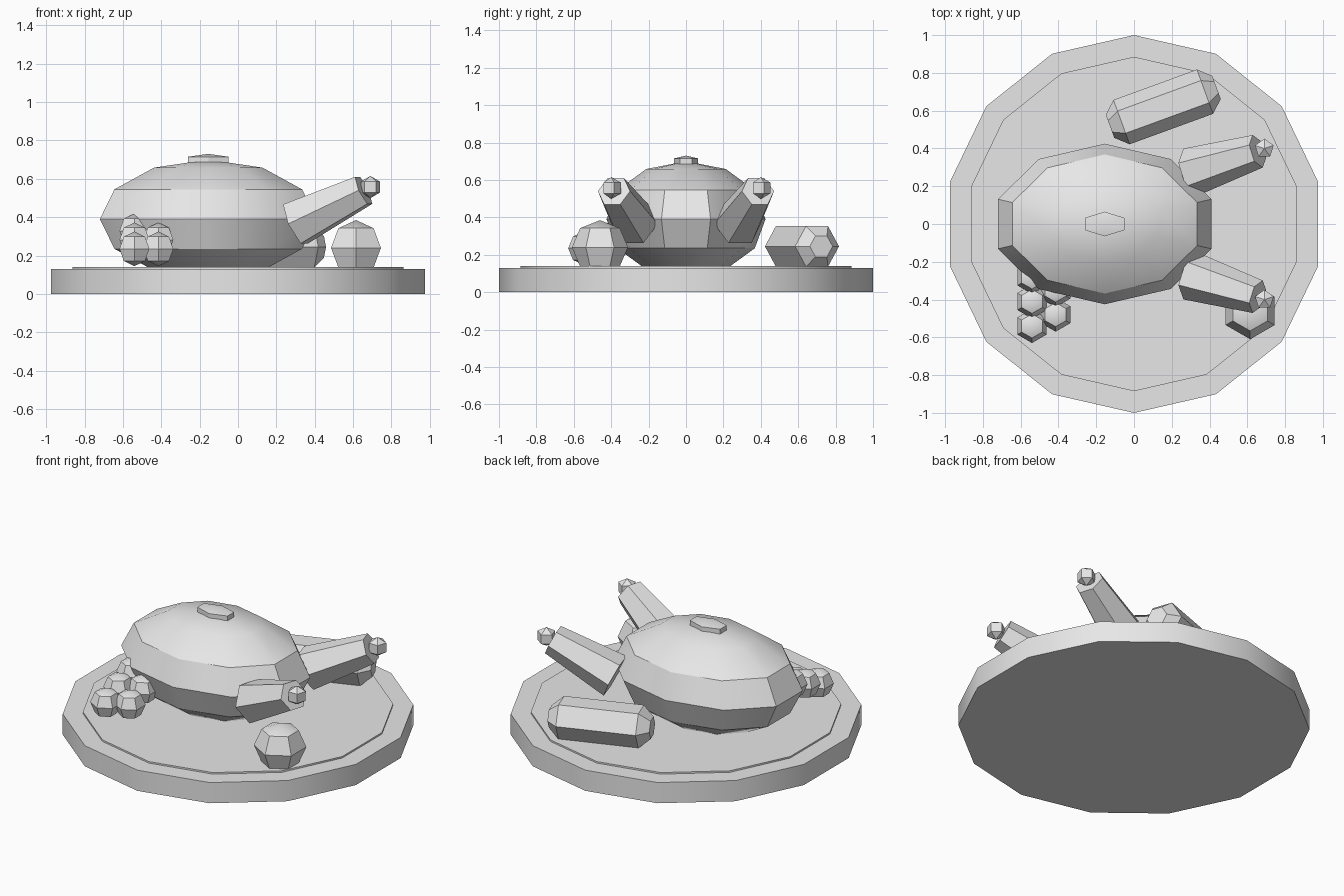
import bpy, bmesh, math
from mathutils import Matrix, Vector

if "Cube" in bpy.data.objects:
    bpy.data.objects.remove(bpy.data.objects["Cube"], do_unlink=True)

GREY = (0.8, 0.8, 0.8, 1)
grey = bpy.data.materials.new("plain_grey")
grey.use_nodes = True
grey.diffuse_color = GREY
grey.node_tree.nodes["Principled BSDF"].inputs["Base Color"].default_value = GREY


def lathe(name, profile, sides, loc=(0, 0, 0), scale=(1, 1, 1), axis=None, turn=0):
    """Revolve (radius, height) points; the first corner lies on local +y."""
    bm = bmesh.new()
    rings = []
    for r, h in profile:
        if r < 1e-5:
            rings.append([bm.verts.new((0, 0, h))])
            continue
        angles = [2 * math.pi * i / sides + turn for i in range(sides)]
        rings.append([bm.verts.new((-r * math.sin(a), r * math.cos(a), h)) for a in angles])
    for low, high in zip(rings, rings[1:]):
        for i in range(sides):
            j = (i + 1) % sides
            if len(low) == 1:
                bm.faces.new((low[0], high[j], high[i]))
            elif len(high) == 1:
                bm.faces.new((low[i], low[j], high[0]))
            else:
                bm.faces.new((low[i], low[j], high[j], high[i]))
    for ring in (rings[0], rings[-1]):
        if len(ring) > 1:
            bm.faces.new(ring)
    bmesh.ops.recalc_face_normals(bm, faces=bm.faces)
    bmesh.ops.scale(bm, vec=scale, verts=bm.verts)
    rot = Vector(axis).to_track_quat('Z', 'Y').to_matrix().to_4x4() if axis else Matrix()
    bmesh.ops.transform(bm, matrix=Matrix.Translation(loc) @ rot, verts=bm.verts)
    mesh = bpy.data.meshes.new(name)
    bm.to_mesh(mesh)
    bm.free()
    mesh.materials.append(grey)
    obj = bpy.data.objects.new(name, mesh)
    bpy.context.collection.objects.link(obj)
    bpy.ops.object.select_all(action='DESELECT')
    obj.select_set(True)
    bpy.context.view_layer.objects.active = obj
    bpy.ops.object.shade_smooth_by_angle(angle=math.radians(30))
    return obj


def ball(name, loc, radii, sides, rings):
    """Low-poly ellipsoid with a vertical pole."""
    steps = [math.pi * k / rings for k in range(rings + 1)]
    profile = [(math.sin(a), -math.cos(a)) for a in steps]
    return lathe(name, profile, sides, loc, radii)


# Platter with a slightly raised centre
lathe("platter", [(1, 0), (1, 0.13)], 14)
lathe("platter_centre", [(0.885, 0.1), (0.885, 0.14)], 14)

# Roast body and the small patch on its top
ball("roast_body", (-0.155, 0, 0.39), (0.594, 0.425, 0.31), 10, 6)
ball("top_patch", (-0.155, 0, 0.70), (0.14, 0.075, 0.03), 6, 3)

# Drumsticks with bone ends, one on each side
for side, label in ((1, "back"), (-1, "front")):
    start = Vector((0.30, 0.275 * side, 0.365))
    end = Vector((0.655, 0.385 * side, 0.54))
    span = end - start
    lathe("drumstick_" + label, [(0.13, 0), (0.09, span.length)], 6,
          start, axis=span, turn=math.pi / 6)
    ball("bone_end_" + label, (0.69, 0.40 * side, 0.557), (0.06, 0.06, 0.058), 5, 3)

# Round vegetable
ball("round_vegetable", (0.615, -0.46, 0.24), (0.15, 0.15, 0.145), 6, 4)

# Long six-sided vegetable lying on the platter
lathe("long_vegetable", [(0.065, -0.3), (0.125, -0.235), (0.125, 0.235), (0.065, 0.3)], 6,
      (0.155, 0.62, 0.245), axis=(math.cos(0.35), math.sin(0.35), 0), turn=math.pi / 6)

# Heap of berries, rising towards the roast
for x, y, count in ((-0.54, -0.54, 3), (-0.415, -0.48, 2)):
    for k in range(count):
        ball("berry", (x, y + 0.13 * k, 0.235 + 0.047 * k), (0.09, 0.09, 0.09), 6, 4)
